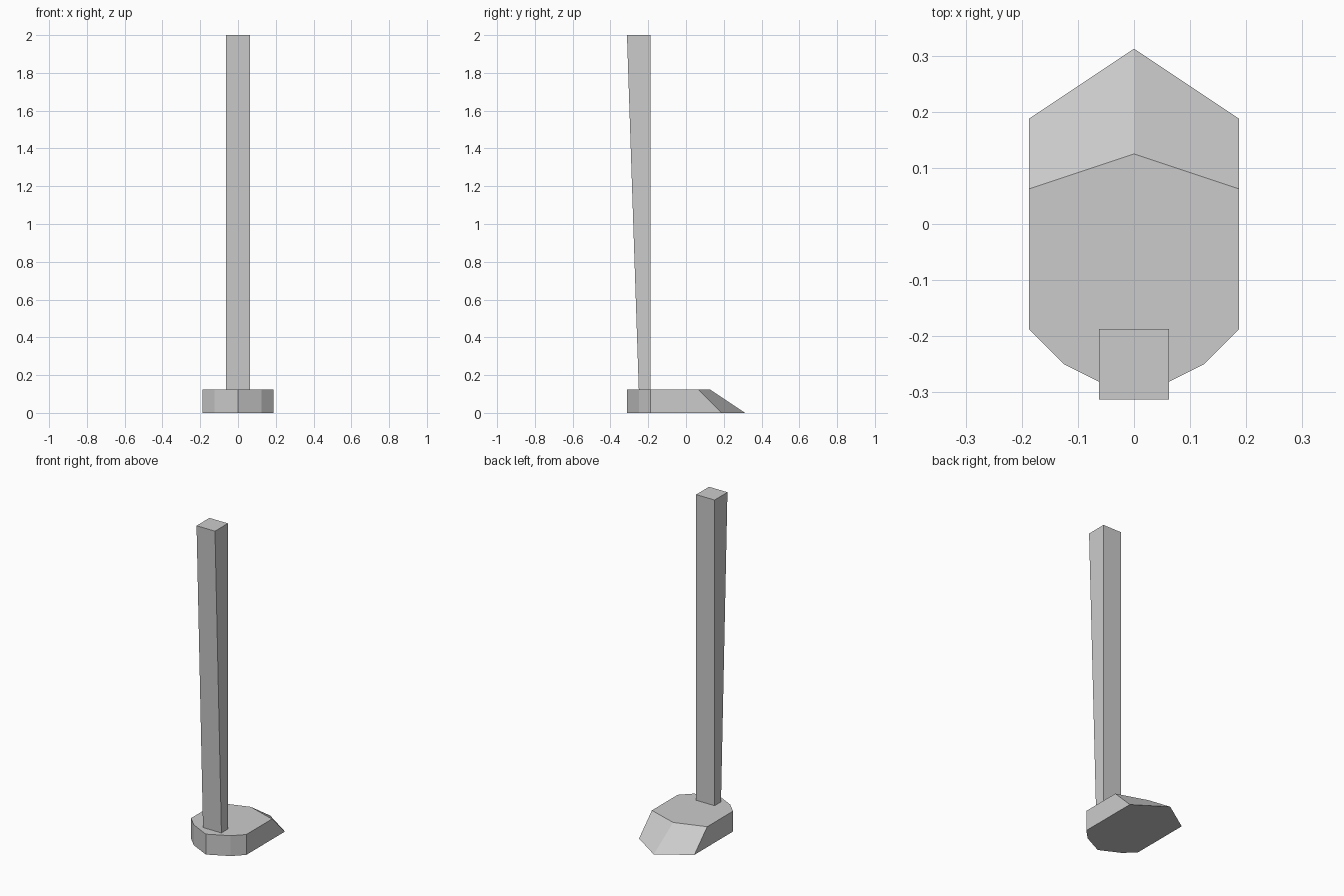
import bpy, bmesh

if "Cube" in bpy.data.objects:
    bpy.data.objects.remove(bpy.data.objects["Cube"])


def loft(name, lower, upper):
    """Closed solid between two matching rings of points."""
    bm = bmesh.new()
    a = [bm.verts.new(p) for p in lower]
    b = [bm.verts.new(p) for p in upper]
    n = len(a)
    bm.faces.new(a[::-1])
    bm.faces.new(b)
    for i in range(n):
        j = (i + 1) % n
        bm.faces.new((a[i], a[j], b[j], b[i]))
    bmesh.ops.recalc_face_normals(bm, faces=bm.faces)
    mesh = bpy.data.meshes.new(name)
    bm.to_mesh(mesh)
    bm.free()
    obj = bpy.data.objects.new(name, mesh)
    bpy.context.collection.objects.link(obj)
    return obj


def base_ring(tip_y, shoulder_y, z):
    """Symmetric outline: rounded heel at the front, pointed toe at the back."""
    half = [(0.125, -0.25), (0.1875, -0.1875), (0.1875, shoulder_y)]
    mirrored = [(-x, y) for x, y in reversed(half)]
    ring = [(0, -0.3125)] + half + [(0, tip_y)] + mirrored
    return [(x, y, z) for x, y in ring]


def rect(w, y0, y1, z):
    return [(-w, y0, z), (w, y0, z), (w, y1, z), (-w, y1, z)]


# Base with sloping pointed toe
loft("base", base_ring(0.3125, 0.1875, 0), base_ring(0.125, 0.0625, 0.125))

# Tall post, its front face flaring outwards towards the top
loft("post", rect(0.0625, -0.25, -0.1875, 0.125), rect(0.0625, -0.3125, -0.1875, 2))
